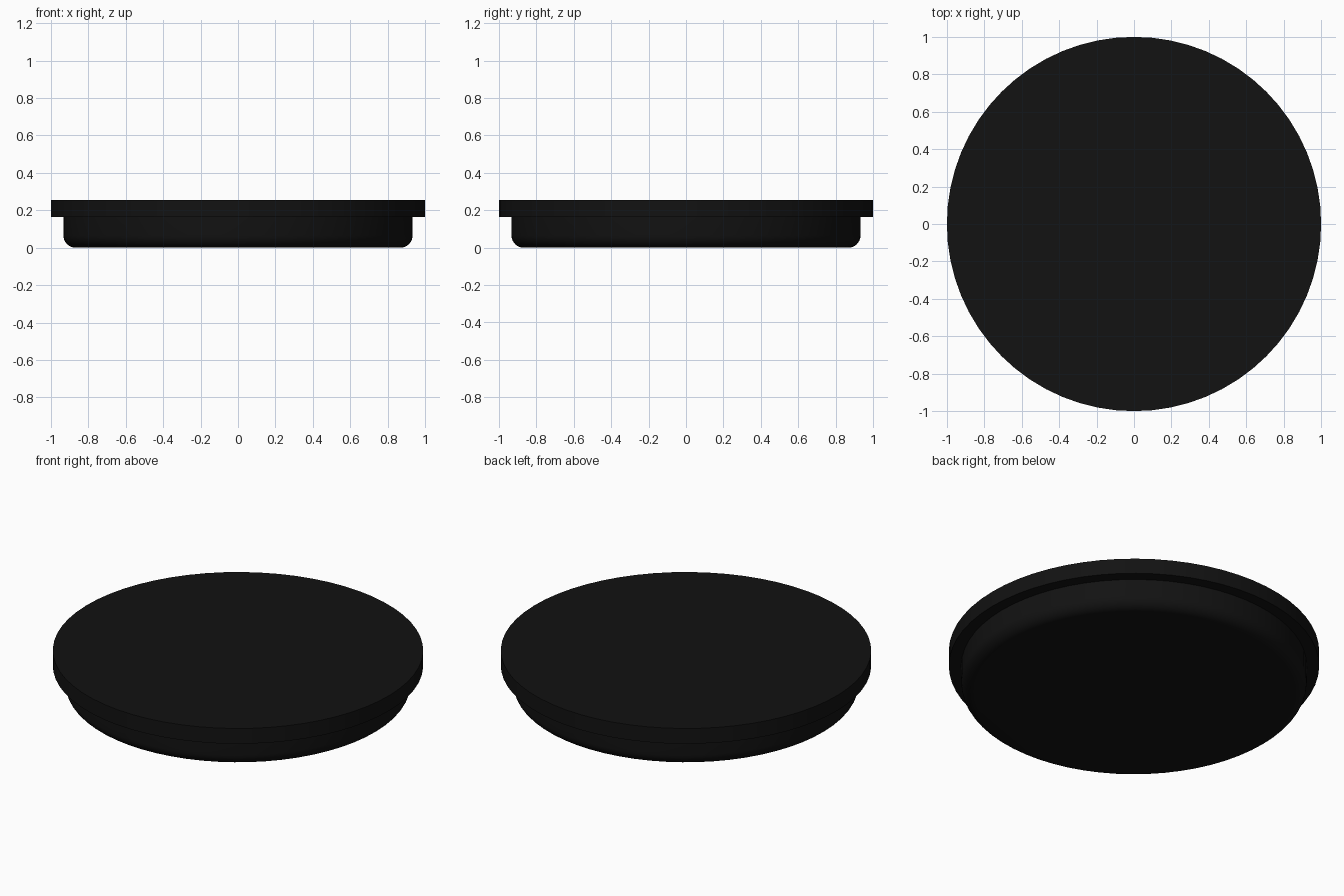
import bpy, bmesh, math

if "Cube" in bpy.data.objects:
    bpy.data.objects.remove(bpy.data.objects["Cube"])

SEGMENTS = 64

black = bpy.data.materials.new("black_plastic")
black.diffuse_color = (0.006, 0.006, 0.006, 1)
black.use_nodes = True
black.node_tree.nodes["Principled BSDF"].inputs["Base Color"].default_value = black.diffuse_color


def lathe(name, profile):
    """Revolve an (r, z) outline, bottom to top, into a closed solid."""
    bm = bmesh.new()
    rings = []
    for r, z in profile:
        rings.append([bm.verts.new((r * math.cos(a), r * math.sin(a), z))
                      for a in (2 * math.pi * i / SEGMENTS for i in range(SEGMENTS))])
    for lo, hi in zip(rings, rings[1:]):
        for i in range(SEGMENTS):
            j = (i + 1) % SEGMENTS
            bm.faces.new((lo[i], lo[j], hi[j], hi[i]))
    bm.faces.new(rings[0][::-1])
    bm.faces.new(rings[-1])
    mesh = bpy.data.meshes.new(name)
    bm.to_mesh(mesh)
    bm.free()
    mesh.materials.append(black)
    obj = bpy.data.objects.new(name, mesh)
    bpy.context.collection.objects.link(obj)
    bpy.ops.object.select_all(action='DESELECT')
    obj.select_set(True)
    bpy.context.view_layer.objects.active = obj
    bpy.ops.object.shade_smooth_by_angle(angle=math.radians(30))


# One turned solid: rounded bottom edge, straight plug wall, flange, flat top
R, FILLET = 0.933, 0.065
profile = [(R - FILLET + FILLET * math.sin(t), FILLET - FILLET * math.cos(t))
           for t in (math.pi / 2 * i / 8 for i in range(9))]
profile += [(R, 0.165), (1.0, 0.165), (1.0, 0.256)]
lathe("flanged_disc", profile)
